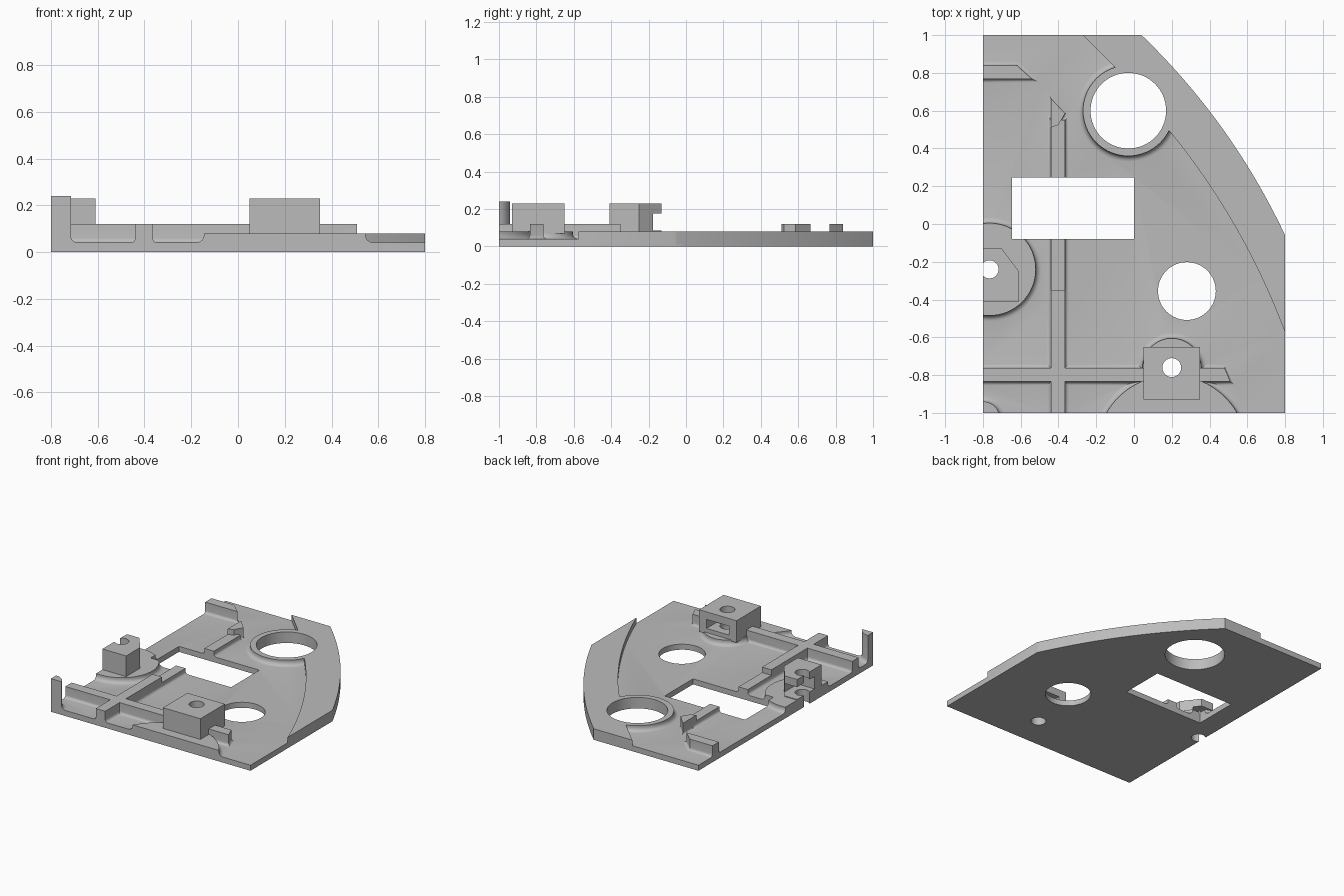
import bpy, bmesh, math
from mathutils import Vector

if "Cube" in bpy.data.objects:
    bpy.data.objects.remove(bpy.data.objects["Cube"])

grey = bpy.data.materials.new("plain grey")
grey.diffuse_color = (0.5, 0.5, 0.5, 1)
grey.use_nodes = True
grey.node_tree.nodes["Principled BSDF"].inputs["Base Color"].default_value = grey.diffuse_color
FLOOR = 0.04


def loft(name, rings):
    """Closed solid from stacked rings of 3D points."""
    bm = bmesh.new()
    vs = [[bm.verts.new(p) for p in ring] for ring in rings]
    n = len(vs[0])
    for a, b in zip(vs, vs[1:]):
        for i in range(n):
            j = (i + 1) % n
            bm.faces.new((a[i], a[j], b[j], b[i]))
    bm.faces.new(vs[0][::-1])
    bm.faces.new(vs[-1])
    bmesh.ops.recalc_face_normals(bm, faces=bm.faces[:])
    me = bpy.data.meshes.new(name)
    bm.to_mesh(me)
    bm.free()
    me.materials.append(grey)
    ob = bpy.data.objects.new(name, me)
    bpy.context.collection.objects.link(ob)
    return ob


def prism(name, pts, z0, z1):
    return loft(name, [[(x, y, z) for x, y in pts] for z in (z0, z1)])


def offset(pts, d):
    """Mitred outward offset of a counter-clockwise outline."""
    out = []
    for i, p in enumerate(pts):
        p, a, b = Vector(p), Vector(pts[i - 1]), Vector(pts[(i + 1) % len(pts)])
        u, v = (p - a).normalized(), (b - p).normalized()
        n1, n2 = Vector((u.y, -u.x)), Vector((v.y, -v.x))
        out.append(p + (n1 + n2) * (d / (1 + n1.dot(n2))))
    return out


def filleted(name, pts, z1, r=0.03):
    """Raised outline with a concave fillet where it meets the floor."""
    levels = [(r, 0.02)]
    for k in range(6):
        t = math.pi / 2 * k / 5
        levels.append((r * (1 - math.sin(t)), FLOOR + r * (1 - math.cos(t))))
    levels.append((0, z1))
    return loft(name, [[(p.x, p.y, z) for p in offset(pts, d)] for d, z in levels])


def rect(x0, x1, y0, y1):
    return [(x0, y0), (x1, y0), (x1, y1), (x0, y1)]


def circle(cx, cy, r, n=64):
    return [(cx + r * math.cos(2 * math.pi * i / n),
             cy + r * math.sin(2 * math.pi * i / n)) for i in range(n)]


def bow(a, b, sag, n=24):
    """Shallow arc from a to b bulging to the right of travel."""
    a, b = Vector(a), Vector(b)
    d = (b - a).normalized()
    nrm = Vector((d.y, -d.x))
    return [tuple(a.lerp(b, i / n) + nrm * (4 * sag * (i / n) * (1 - i / n)))
            for i in range(n + 1)]


def combine(target, tool, op):
    mod = target.modifiers.new("combine", 'BOOLEAN')
    mod.operation, mod.object, mod.solver = op, tool, 'EXACT'
    bpy.context.view_layer.objects.active = target
    bpy.ops.object.modifier_apply(modifier=mod.name)
    bpy.data.objects.remove(tool)


# Floor plate outline with bowed corner
outer = bow((0.8, -0.06), (0.04, 1), 0.06)
outline = [(-0.8, -1), (0.8, -1)] + outer + [(-0.8, 1)]
plate = prism("base_plate", outline, 0, FLOOR)

# Raised band along the bowed edge
inner = bow((0.8, -0.575), (0.19, 0.49), 0.05)
band = inner + [(-0.03, 0.6), (-0.1, 0.83), (-0.27, 1)] + outer[::-1]
parts = [prism("edge_band", band[::-1], 0.02, 0.08)]

# Ring, post pedestals and corner post, each blended into the floor
parts += [
    filleted("hole_ring", circle(-0.03, 0.6, 0.24), 0.08),
    filleted("left_pedestal", circle(-0.765, -0.24, 0.245), 0.08),
    filleted("front_pedestal", circle(0.2, -0.76, 0.155), 0.08),
    filleted("front_mound", circle(0.2, -1.2, 0.4), 0.08),
    filleted("corner_post", circle(-0.8, -1.03, 0.09), 0.24),
]

# Ribs
parts += [
    filleted("cross_rib", [(-0.9, -0.835), (0.51, -0.835), (0.48, -0.762), (-0.9, -0.762)], 0.12, 0.02),
    filleted("long_rib", rect(-0.44, -0.365, -1.1, -0.35), 0.12, 0.02),
    filleted("low_rib", rect(-0.44, -0.365, -0.4, 0.55), 0.08, 0.02),
    filleted("rib_tip", [(-0.44, 0.51), (-0.4, 0.525), (-0.365, 0.585), (-0.44, 0.665)], 0.12, 0.01),
    filleted("back_rib", [(-0.9, 0.767), (-0.54, 0.767), (-0.62, 0.84), (-0.9, 0.84)], 0.12, 0.02),
]
for part in parts:
    combine(plate, part, 'UNION')

# Trim to the outline, then cut the openings
combine(plate, prism("trim", outline, -0.1, 0.5), 'INTERSECT')
for pts in (rect(-0.645, 0, -0.08, 0.245), circle(-0.03, 0.6, 0.2),
            circle(0.28, -0.355, 0.153), circle(0.2, -0.76, 0.05, 32),
            circle(-0.765, -0.24, 0.048, 32)):
    combine(plate, prism("cutter", pts, -0.1, 0.5), 'DIFFERENCE')

# Front block post with screw hole and nut slot opening to the back
front = prism("front_post", rect(0.05, 0.35, -0.93, -0.65), 0.07, 0.23)
combine(front, prism("cutter", circle(0.2, -0.76, 0.05, 32), 0, 0.5), 'DIFFERENCE')
combine(front, prism("cutter", rect(0.11, 0.29, -0.85, -0.6), 0.11, 0.175), 'DIFFERENCE')

# Left post with cut corner, screw hole and slot
left = prism("left_post", [(-0.8, -0.41), (-0.61, -0.41), (-0.61, -0.25),
                           (-0.7, -0.13), (-0.8, -0.13)], 0.07, 0.23)
combine(left, prism("cutter", circle(-0.765, -0.24, 0.048, 32), 0, 0.5), 'DIFFERENCE')
combine(left, prism("cutter", rect(-0.9, -0.665, -0.33, -0.1), 0.085, 0.175), 'DIFFERENCE')

# Smooth rounded surfaces, keep edges sharp
for ob in (plate, front, left):
    bpy.ops.object.select_all(action='DESELECT')
    ob.select_set(True)
    bpy.context.view_layer.objects.active = ob
    bpy.ops.object.shade_smooth_by_angle(angle=math.radians(30))
